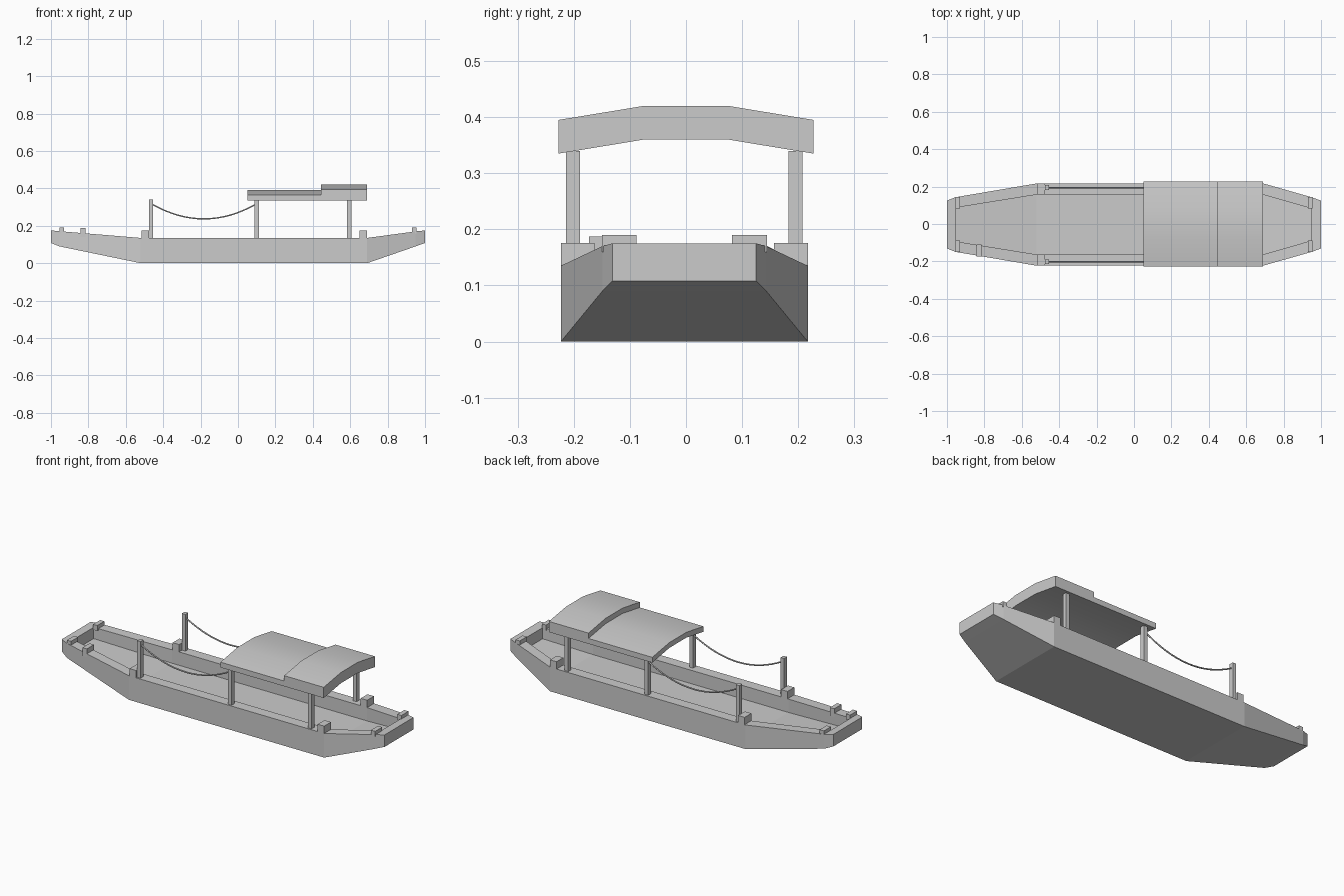
import bpy
import bmesh
from math import radians

cube = bpy.data.objects.get("Cube")
if cube:
    bpy.data.objects.remove(cube, do_unlink=True)

grey = bpy.data.materials.new("plain grey")
grey.use_nodes = True
grey.diffuse_color = (0.6, 0.6, 0.6, 1)
grey.node_tree.nodes["Principled BSDF"].inputs["Base Color"].default_value = grey.diffuse_color

MID = -0.003  # hull centre line


def finish(name, bm):
    bmesh.ops.recalc_face_normals(bm, faces=bm.faces)
    mesh = bpy.data.meshes.new(name)
    bm.to_mesh(mesh)
    bm.free()
    mesh.materials.append(grey)
    obj = bpy.data.objects.new(name, mesh)
    bpy.context.collection.objects.link(obj)
    return obj


def box(name, x, y, z):
    """Box from (min, max) pairs."""
    bm = bmesh.new()
    bmesh.ops.create_cube(bm, size=1)
    for v in bm.verts:
        v.co = [lo + (hi - lo) * (c + 0.5) for (lo, hi), c in zip((x, y, z), v.co)]
    return finish(name, bm)


def smooth(obj):
    bpy.ops.object.select_all(action='DESELECT')
    obj.select_set(True)
    bpy.context.view_layer.objects.active = obj
    bpy.ops.object.shade_smooth_by_angle(angle=radians(30))


# Hull: open U-shaped sections, closed by a solid block at each end
def hull():
    bm = bmesh.new()

    def section(x, outer, inner, top, bottom, floor):
        half = [(outer, bottom), (outer, top), (inner, top), (inner, floor)]
        pts = half + [(-w, z) for w, z in reversed(half)]
        return [bm.verts.new((x, MID + w, z)) for w, z in pts]

    rings = [section(*s) for s in (
        (-0.955, 0.146, 0.09, 0.171, 0.09, 0.108),
        (-0.52, 0.22, 0.16, 0.135, 0, 0.06),
        (0.69, 0.22, 0.16, 0.135, 0, 0.06),
        (0.95, 0.146, 0.085, 0.17, 0.09, 0.108))]
    for a, b in zip(rings, rings[1:]):
        for i in range(8):
            j = (i + 1) % 8
            bm.faces.new((a[i], a[j], b[j], b[i]))
    for r, x in ((rings[0], -1), (rings[-1], 1)):
        e = [bm.verts.new((x, MID + w, z)) for w, z in
             ((0.128, 0.108), (0.128, 0.175), (-0.128, 0.175), (-0.128, 0.108))]
        bm.faces.new(e)
        bm.faces.new((e[0], e[1], r[1], r[0]))
        bm.faces.new((e[2], e[3], r[7], r[6]))
        bm.faces.new((e[3], e[0], r[0], r[7]))
        bm.faces.new((e[1], e[2], r[6], r[5], r[2], r[1]))
        bm.faces.new(r[2:6])
    return finish("hull", bm)


hull()


# Canopy: shallow arched slabs
def canopy(name, x0, x1, thick):
    arch = [(-0.227, 0.335), (-0.075, 0.36), (0.075, 0.36), (0.227, 0.335)]
    profile = arch + [(y, z + thick) for y, z in reversed(arch)]
    bm = bmesh.new()
    a, b = ([bm.verts.new((x, y, z)) for y, z in profile] for x in (x0, x1))
    for i in range(8):
        j = (i + 1) % 8
        bm.faces.new((a[i], a[j], b[j], b[i]))
    for ring in (a, b):
        for i in range(3):
            bm.faces.new((ring[i], ring[i + 1], ring[6 - i], ring[7 - i]))
    smooth(finish(name, bm))


canopy("canopy_low", 0.05, 0.445, 0.03)
canopy("canopy_high", 0.445, 0.69, 0.06)


# Rope hanging between the two forward posts
def rope(name, y):
    curve = bpy.data.curves.new(name, 'CURVE')
    curve.dimensions = '3D'
    curve.bevel_depth = 0.004
    curve.bevel_resolution = 1
    curve.use_fill_caps = True
    line = curve.splines.new('POLY')
    count = 17
    line.points.add(count - 1)
    for i, p in enumerate(line.points):
        t = 2 * i / (count - 1) - 1
        p.co = (-0.182 + 0.28 * t, y, 0.237 + 0.08 * t * t, 1)
    obj = bpy.data.objects.new(name, curve)
    curve.materials.append(grey)
    bpy.context.collection.objects.link(obj)


def span(side, inner, outer):
    return sorted((MID + side * inner, MID + side * outer))


# Mirrored fittings
for side, label in ((1, "back"), (-1, "front")):
    for i, x in enumerate((-0.465, 0.1, 0.595)):
        box(f"post_{label}_{i + 1}", (x - 0.011, x + 0.011), span(side, 0.186, 0.211), (0.12, 0.34))
    for i, x in enumerate((-0.495, 0.67)):
        box(f"side_block_{label}_{i + 1}", (x - 0.02, x + 0.02), span(side, 0.16, 0.22), (0.12, 0.176))
    for i, x in enumerate((-0.942, 0.942)):
        box(f"end_block_{label}_{i + 1}", (x - 0.013, x + 0.013), span(side, 0.085, 0.147), (0.16, 0.19))
    rope(f"rope_{label}", MID + side * 0.198)

# Single extra block on the front rail
box("rail_block", (-0.842, -0.815), (-0.173, -0.11), (0.14, 0.187))
